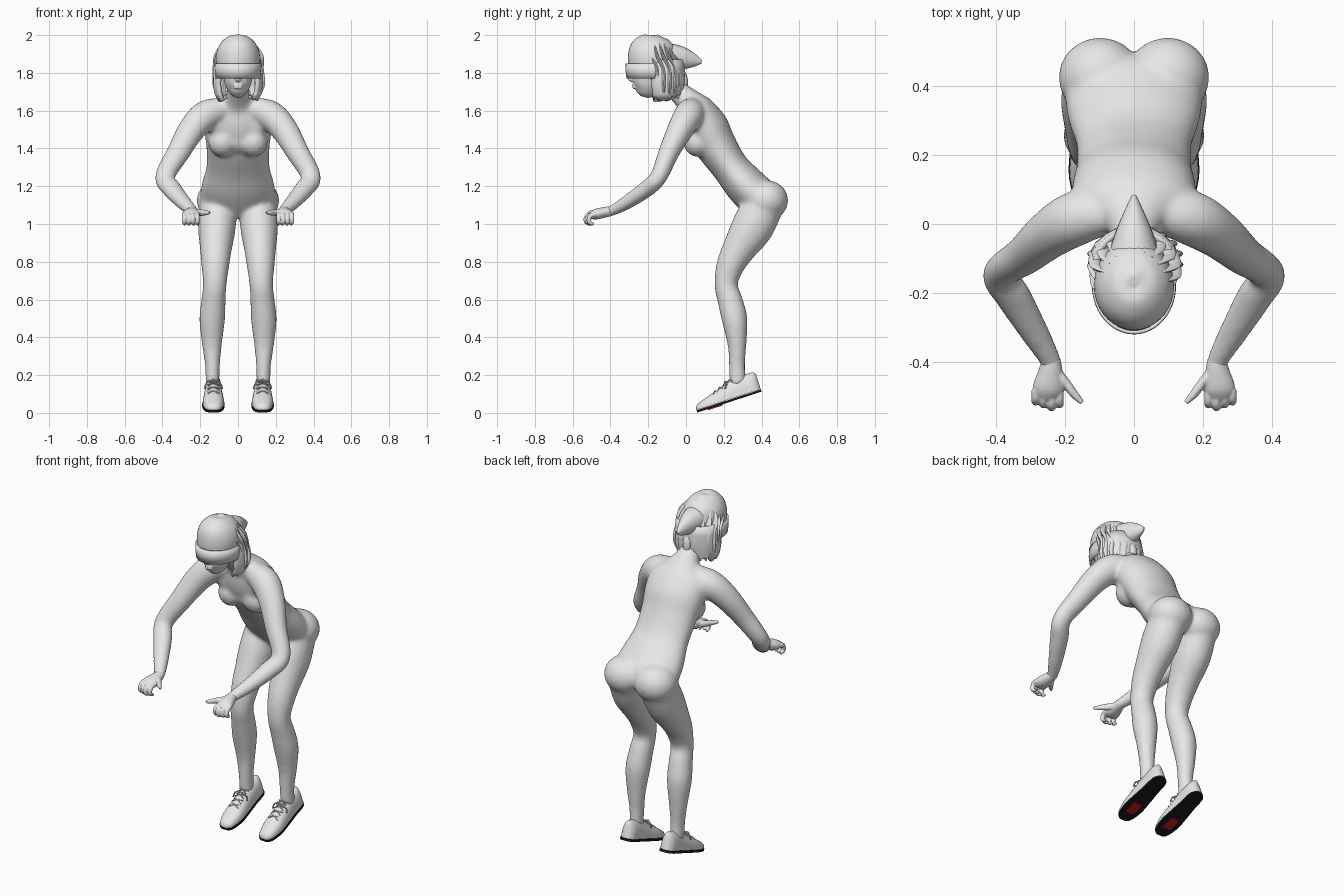
import bpy, bmesh, math, random
from mathutils import Vector, Matrix

random.seed(4)
cube = bpy.data.objects.get("Cube")
if cube:
    bpy.data.objects.remove(cube, do_unlink=True)


def material(name, rgb):
    m = bpy.data.materials.new(name)
    m.use_nodes = True
    m.diffuse_color = (*rgb, 1)
    m.node_tree.nodes["Principled BSDF"].inputs["Base Color"].default_value = (*rgb, 1)
    return m


PALE = material("pale_grey", (0.8, 0.8, 0.8))
BLACK = material("sole_black", (0.01, 0.01, 0.012))
RED = material("patch_red", (0.6, 0.01, 0.01))


def finish(bm, name, mat, angle=50):
    bmesh.ops.recalc_face_normals(bm, faces=bm.faces)
    mesh = bpy.data.meshes.new(name)
    bm.to_mesh(mesh)
    bm.free()
    obj = bpy.data.objects.new(name, mesh)
    bpy.context.collection.objects.link(obj)
    mesh.materials.append(mat)
    bpy.ops.object.select_all(action='DESELECT')
    obj.select_set(True)
    bpy.context.view_layer.objects.active = obj
    bpy.ops.object.shade_smooth_by_angle(angle=math.radians(angle))
    return obj


def fuse(obj, voxel, softness):
    """Merge overlapping pieces of one object into a single soft skin."""
    mod = obj.modifiers.new("fuse", 'REMESH')
    mod.mode = 'VOXEL'
    mod.voxel_size = voxel
    mod.use_smooth_shade = True
    mod = obj.modifiers.new("soften", 'SMOOTH')
    mod.factor = .5
    mod.iterations = softness


def skin_rings(bm, rings, closed=True, caps=True):
    rows = [[bm.verts.new(p) for p in ring] for ring in rings]
    n = len(rows[0])
    for a, b in zip(rows, rows[1:]):
        for i in range(n if closed else n - 1):
            j = (i + 1) % n
            bm.faces.new((a[i], a[j], b[j], b[i]))
    if caps:
        bm.faces.new(rows[0])
        bm.faces.new(rows[-1])


def smooth_path(points, steps=5):
    """Pass a smooth spline through rows of numbers."""
    p = [Vector(q) for q in points]
    p = [p[0] * 2 - p[1]] + p + [p[-1] * 2 - p[-2]]
    out = []
    for a, b, c, d in zip(p, p[1:], p[2:], p[3:]):
        for k in range(steps):
            t = k / steps
            out.append((b * 2 + (c - a) * t + (a * 2 - b * 5 + c * 4 - d) * t**2
                        + (b * 3 - a - c * 3 + d) * t**3) / 2)
    return out + [p[-2]]


def loft(bm, points, side=1, sides=20):
    """Tube through rows of x, y, z, half width, half depth."""
    path = smooth_path(points)
    rings = []
    for i, p in enumerate(path):
        t = (path[min(i + 1, len(path) - 1)] - path[max(i - 1, 0)])
        t = Vector(t[:3]).normalized()
        u = (Vector((1, 0, 0)) - t * t.x).normalized()
        v = t.cross(u)
        ring = []
        for k in range(sides):
            a = math.tau * k / sides
            q = Vector(p[:3]) + u * p[3] * math.cos(a) + v * p[4] * math.sin(a)
            ring.append((q.x * side, q.y, q.z))
        rings.append(ring)
    skin_rings(bm, rings)


def ball(bm, centre, radii):
    m = Matrix.Translation(centre) @ Matrix.Diagonal((*radii, 1))
    bmesh.ops.create_uvsphere(bm, u_segments=32, v_segments=20, radius=1, matrix=m)


# Body: torso, arms and legs fused into one smooth skin
body = bmesh.new()
loft(body, [(0, .43, 1.09, .17, .085), (0, .395, 1.125, .2, .11), (0, .31, 1.21, .192, .108),
            (0, .235, 1.3, .168, .098), (0, .16, 1.41, .168, .11), (0, .105, 1.51, .18, .12),
            (0, .06, 1.595, .172, .098), (0, .02, 1.645, .105, .072), (0, -.04, 1.7, .06, .058),
            (0, -.13, 1.79, .055, .055)], sides=32)
ball(body, (0, .07, 1.47), (.1, .072, .1))
for s in (1, -1):
    loft(body, [(.08, .04, 1.6, .065, .075), (.17, .015, 1.575, .08, .08), (.245, -.03, 1.5, .073, .07),
                (.315, -.09, 1.38, .062, .056), (.387, -.145, 1.25, .053, .046),
                (.35, -.21, 1.185, .053, .045), (.285, -.32, 1.11, .042, .037),
                (.24, -.4, 1.067, .031, .028), (.24, -.43, 1.06, .03, .025)], s)
    loft(body, [(.105, .41, 1.1, .1, .11), (.112, .35, .98, .1, .112), (.117, .282, .87, .085, .09),
                (.12, .235, .78, .074, .075), (.123, .212, .68, .063, .062), (.13, .235, .59, .065, .067),
                (.137, .258, .49, .068, .068), (.138, .27, .36, .053, .05),
                (.135, .27, .25, .04, .043), (.135, .275, .15, .036, .045)], s)
    ball(body, (s * .098, .425, 1.125), (.121, .116, .107))
    ball(body, (s * .082, .062, 1.435), (.076, .076, .08))
    loft(body, [(.07, .06, 1.43, .06, .045), (.1, .035, 1.52, .06, .05), (.13, .03, 1.58, .05, .05)], s)
fuse(finish(body, "body", PALE, 180), .01, 14)

# Hands: palm, four curled fingers and a thumb pointing inward
for s, label in ((1, "left"), (-1, "right")):
    hand = bmesh.new()
    loft(hand, [(.24, -.39, 1.07, .027, .025), (.242, -.43, 1.062, .036, .028),
                (.248, -.475, 1.052, .045, .028), (.25, -.505, 1.042, .036, .018)], s)
    for i in range(4):
        x = .216 + i * .023
        reach = -.535 + abs(i - 1) * .008
        loft(hand, [(x, -.48, 1.052, .013, .014), (x, reach + .012, 1.042, .013, .013),
                    (x, reach + .006, 1.012, .012, .012), (x - .004, reach + .03, .997, .008, .008)], s, 10)
    loft(hand, [(.225, -.43, 1.06, .017, .02), (.195, -.465, 1.06, .014, .018),
                (.172, -.495, 1.06, .012, .014), (.15, -.518, 1.06, .007, .008)], s, 12)
    fuse(finish(hand, label + "_hand", PALE, 180), .0035, 3)

# Head with jaw, nose and lips
head = bmesh.new()
ball(head, (0, -.18, 1.855), (.105, .118, .125))
loft(head, [(0, -.195, 1.87, .09, .095), (0, -.2, 1.79, .08, .088), (0, -.205, 1.73, .066, .075),
            (0, -.215, 1.69, .04, .05), (0, -.22, 1.672, .015, .02)])
ball(head, (0, -.288, 1.768), (.014, .018, .016))
for z in (1.735, 1.722):
    ball(head, (0, -.274, z), (.024, .011, .007))
fuse(finish(head, "head", PALE, 180), .005, 2)

# Full cap crown, with the peak worn backwards
cap = bmesh.new()
loft(cap, [(0, -.178, 1.82, .113, .127), (0, -.178, 1.89, .116, .129), (0, -.174, 1.945, .1, .116),
           (0, -.17, 1.983, .066, .08), (0, -.168, 1.997, .03, .04), (0, -.168, 2.0, .004, .005)], sides=36)
finish(cap, "cap_crown", PALE)
peak = bmesh.new()
loft(peak, [(0, -.11, 1.885, .08, .075), (0, -.03, 1.878, .056, .064),
            (0, .04, 1.866, .027, .037), (0, .083, 1.858, .006, .01)])
finish(peak, "cap_peak", PALE)


def curtain(name, rows, cy, start, end, thickness, jag=0):
    """Bent band from rows of z, half width, half depth; angles in degrees."""
    bm = bmesh.new()
    count = 36
    drop = [random.uniform(0, jag) for _ in range(count + 1)]
    rings = []
    for r, (z, rx, ry) in enumerate(rows):
        last = r == len(rows) - 1
        ring = []
        for i in range(count + 1):
            a = math.radians(start + (end - start) * i / count)
            lift = max(0, math.sin(a)) * jag * 2 + drop[i] if last else 0
            ring.append((rx * math.cos(a), cy + ry * math.sin(a), z + lift))
        rings.append(ring)
    skin_rings(bm, rings, closed=False, caps=False)
    obj = finish(bm, name, PALE)
    solid = obj.modifiers.new("thickness", 'SOLIDIFY')
    solid.thickness = thickness
    solid.offset = 0


curtain("visor", [(1.85, .116, .136), (1.81, .117, .137), (1.77, .113, .132)], -.178, 172, 368, .01)
curtain("bob_hair", [(1.87, .108, .095), (1.82, .119, .1), (1.74, .123, .1), (1.69, .115, .094),
                     (1.645, .096, .085)], -.115, -38, 218, .02, .022)

# Low wavy locks from the crown to the hair ends, and a short tail at the nape
locks = bmesh.new()
for i in range(13):
    a = math.radians(-20 + 220 * i / 12)
    c, d = math.cos(a), math.sin(a)
    sway = random.uniform(-.012, .012)
    loft(locks, [(.078 * c, -.165 + .085 * d, 1.955, .01, .006), (.112 * c + sway, -.15 + .1 * d, 1.89, .018, .008),
                 (.118 * c, -.118 + .1 * d, 1.82, .018, .01), (.122 * c + sway, -.115 + .1 * d, 1.74, .016, .01),
                 (.105 * c, -.115 + .088 * d, 1.665, .006, .006)], sides=8)
loft(locks, [(0, -.035, 1.82, .018, .016), (0, -.012, 1.78, .024, .018),
             (0, -.008, 1.73, .022, .017), (0, -.015, 1.675, .01, .008)], sides=12)
finish(locks, "hair_locks", PALE)

# Shoes: rows of length from the toe, half width, height, on a raised heel
shoe_rows = [(0, .016, .012), (.02, .04, .03), (.09, .056, .053), (.17, .052, .076),
             (.25, .045, .099), (.32, .042, .1), (.348, .028, .096), (.358, .012, .085)]
shoe_path = smooth_path(shoe_rows, 4)
tilt = math.radians(18)


def on_foot(x, along, height):
    return (x + .13, .055 + along * math.cos(tilt) - height * math.sin(tilt),
            .015 + along * math.sin(tilt) + height * math.cos(tilt))


def slab(name, outline, low, high, mat, side):
    bm = bmesh.new()
    skin_rings(bm, [[on_foot(x, l, h) for x, l in outline] for h in (low, high)])
    bm.transform(Matrix.Scale(side, 4, (1, 0, 0)))
    finish(bm, name, mat, 30)


for s, label in ((1, "left"), (-1, "right")):
    upper = bmesh.new()
    arc = [math.pi * k / 14 for k in range(15)]
    skin_rings(upper, [[on_foot(w * math.cos(a), l, h * math.sin(a) ** .7) for a in arc]
                       for l, w, h in shoe_path])
    upper.transform(Matrix.Scale(s, 4, (1, 0, 0)))
    finish(upper, label + "_shoe", PALE)
    edge = [(w + .003, l) for l, w, h in shoe_path]
    outline = edge + [(-x, l) for x, l in reversed(edge)]
    slab(label + "_sole", outline, -.014, -.002, BLACK, s)
    patch = [(.026, .06), (.026, .14), (-.026, .14), (-.026, .06)]
    slab(label + "_sole_patch", patch, -.02, -.013, RED, s)
    # Crossed laces and a bow
    laces = bmesh.new()
    for i in range(4):
        l, h = .125 + i * .03, .064 + i * .011
        for d in (1, -1):
            ends = [(-.03, l - d * .012, h - .008), (0, l, h + .002), (.03, l + d * .012, h - .008)]
            loft(laces, [(*on_foot(*e), .003, .003) for e in ends], s, 8)
    for d in (1, -1):
        bow = [(0, .2, .09), (d * .026, .19, .096), (d * .042, .19, .078), (d * .047, .18, .06)]
        loft(laces, [(*on_foot(*e), .004, .004) for e in bow], s, 8)
    finish(laces, label + "_laces", PALE, 180)
